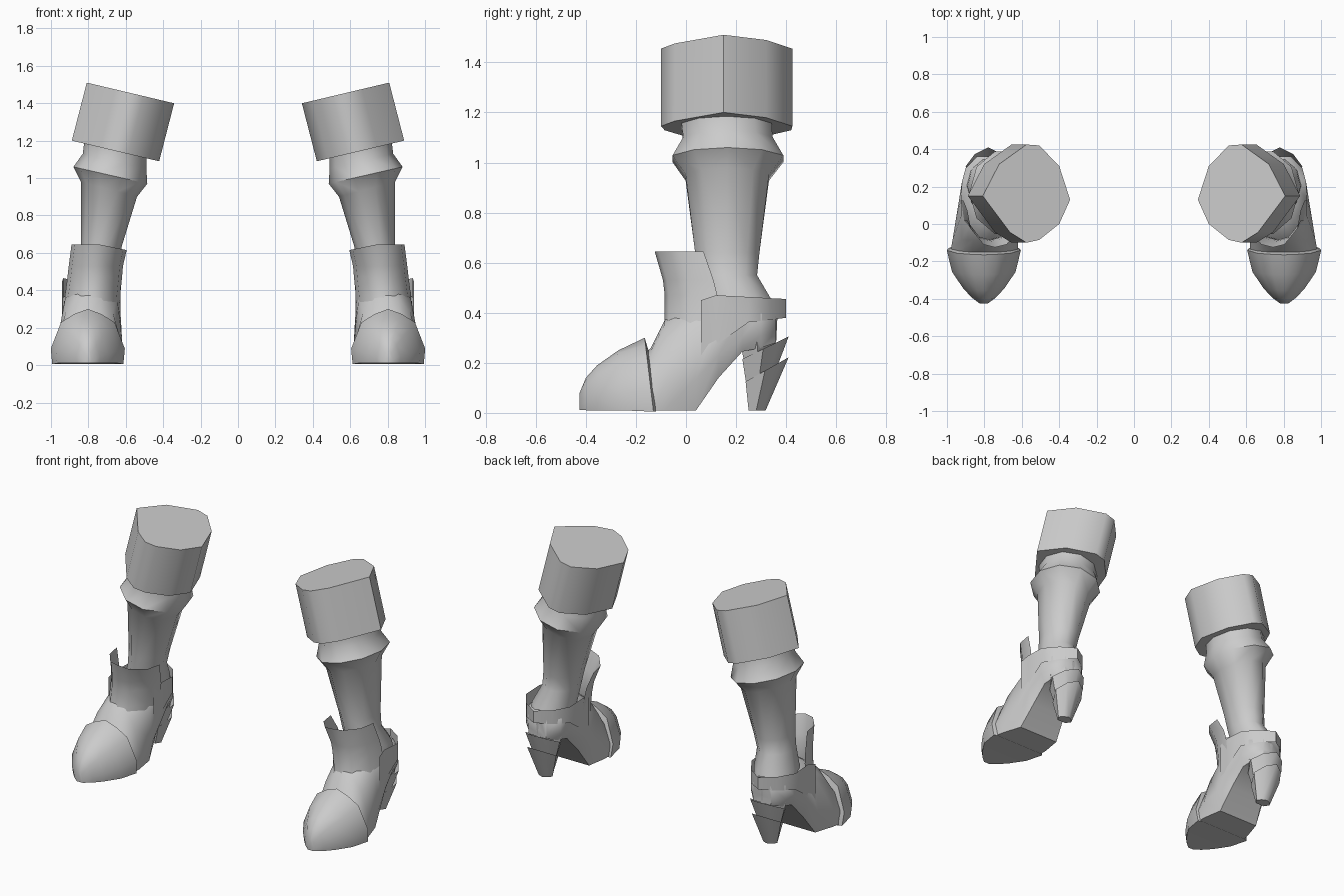
import bpy, bmesh, math
from mathutils import Vector

if "Cube" in bpy.data.objects:
    bpy.data.objects.remove(bpy.data.objects["Cube"])

grey = bpy.data.materials.new("plain_grey")
grey.diffuse_color = (0.6, 0.6, 0.6, 1)
grey.use_nodes = True
grey.node_tree.nodes["Principled BSDF"].inputs["Base Color"].default_value = grey.diffuse_color


def loft(name, rings, closed=True, caps=(True, True), angle=50):
    """Skin a list of equal-length point rings and mirror it to the other leg."""
    bm = bmesh.new()
    rows = [[bm.verts.new(p) for p in r] for r in rings]
    n = len(rows[0])
    for a, b in zip(rows, rows[1:]):
        for i in range(n if closed else n - 1):
            j = (i + 1) % n
            bm.faces.new((a[i], a[j], b[j], b[i]))
    if caps[0]:
        bm.faces.new(rows[0][::-1])
    if caps[1]:
        bm.faces.new(rows[-1])
    bmesh.ops.recalc_face_normals(bm, faces=bm.faces)
    mesh = bpy.data.meshes.new(name)
    bm.to_mesh(mesh)
    bm.free()
    mesh.materials.append(grey)
    ob = bpy.data.objects.new(name, mesh)
    bpy.context.collection.objects.link(ob)
    bpy.ops.object.select_all(action='DESELECT')
    ob.select_set(True)
    bpy.context.view_layer.objects.active = ob
    bpy.ops.object.shade_smooth_by_angle(angle=math.radians(angle))
    ob.modifiers.new("other_leg", 'MIRROR').use_axis[0] = True
    return ob


def oval(x0, z0, x1, z1, y0, y1, n=10, lift=0.0):
    """Oval ring between an inner and an outer side point, so it can tilt."""
    pts = []
    for i in range(n):
        a = 2 * math.pi * i / n
        t, s = (1 + math.cos(a)) / 2, (1 + math.sin(a)) / 2
        pts.append((x0 + (x1 - x0) * t, y0 + (y1 - y0) * s,
                    z0 + (z1 - z0) * t + lift * (s - 0.5)))
    return pts


# Wide tilted cuff at the top
outline = [(.24, .15), (.15, .32), (0, .425), (-.07, .42), (-.18, .31),
           (-.24, .13), (-.18, 0), (-.07, -.085), (0, -.10), (.09, -.045)]
side = Vector((.973, 0, .23))
cuff = []
for cx, cz, s in ((.655, 1.145, .88), (.655, 1.145, 1), (.575, 1.455, 1)):
    cuff.append([Vector((cx, .16 + (y - .16) * s, cz)) + side * u * s for u, y in outline])
loft("cuff", cuff)

# Leg with the flared knee band, down into the ankle
loft("leg", [
    oval(.49, 1.13, .82, 1.21, -.03, .35),
    oval(.49, 1.05, .83, 1.13, -.02, .355),
    oval(.485, .97, .88, 1.06, -.065, .40),
    oval(.54, .90, .84, .98, -.01, .34),
    oval(.62, .64, .84, .64, .03, .30),
    oval(.64, .55, .85, .55, .04, .29),
    oval(.65, .45, .89, .45, .05, .35),
    oval(.66, .35, .90, .35, .08, .36),
])


def section(y, z0, z1, cx, wb, wm, wt, lean=0.0, peak=0.0):
    """Cross-section of the foot; the upper points lean along y."""
    h = z1 - z0
    half = [(wb, 0), (wm, .28), (wt, .76), (wt * .5, .95 - peak)]
    pts = [(cx + w, y + lean * k, z0 + h * k) for w, k in half]
    pts.append((cx, y + lean, z1))
    pts += [(cx - w, y + lean * k, z0 + h * k) for w, k in reversed(half)]
    return pts


# Foot with an arched sole
loft("foot", [
    section(-.20, .015, .20, .80, .17, .175, .12),
    section(-.14, .01, .26, .80, .175, .18, .13),
    section(-.085, .01, .37, .795, .17, .175, .125),
    section(.04, .01, .46, .785, .14, .165, .14),
    section(.13, .14, .46, .78, .12, .155, .145),
    section(.225, .245, .45, .78, .11, .14, .14),
    section(.30, .26, .44, .78, .10, .12, .12),
    section(.36, .28, .44, .78, .06, .065, .06),
])

# Toe cap with a pointed rear edge
loft("toe_cap", [
    section(-.12, .005, .25, .803, .17, .17, .125, -.03, .04),
    section(-.13, .005, .30, .803, .19, .198, .143, -.035, .04),
    section(-.25, .01, .25, .803, .165, .17, .12, -.02),
    section(-.34, .01, .19, .803, .105, .11, .075, -.015),
    section(-.39, .01, .14, .803, .06, .065, .045, -.01),
    section(-.425, .012, .08, .803, .02, .022, .015),
], caps=(False, True))


# Upright collar in front of the ankle, open at the back
def collar_ring(z, x0, x1, front, back, drop=0.0):
    c, w, d = (x0 + x1) / 2, (x1 - x0) / 2, back - front
    plan = [(-1, 1), (-.88, .5), (-.42, .08), (0, 0), (.42, .08), (.88, .5), (1, 1)]
    return [(c + w * u, front + d * v, z - drop * max(0, -u)) for u, v in plan]


loft("ankle_collar", [
    collar_ring(.25, .64, .935, -.12, .10),
    collar_ring(.37, .63, .925, -.085, .125),
    collar_ring(.47, .62, .912, -.085, .125),
    collar_ring(.53, .615, .905, -.092, .11),
    collar_ring(.645, .595, .89, -.125, .07, .03),
], closed=False, caps=(False, False))

# Strap running round the back of the ankle
strap = [(.63, .06, .20, .45), (.628, .12, .27, .47), (.63, .25, .362, .463),
         (.69, .34, .372, .458), (.78, .40, .38, .455),
         (.87, .34, .372, .458), (.935, .25, .362, .463),
         (.932, .12, .27, .47), (.94, .06, .20, .45)]
loft("heel_strap", [[(x, y, lo) for x, y, lo, hi in strap],
                    [(x, y, hi) for x, y, lo, hi in strap]],
     closed=False, caps=(False, False))


# Heel: upper block and two stacked flared cups with tilted rims
def heel_ring(y0, y1, z0, z1, w):
    plan = [(-.6, 0), (-1, .45), (-.6, .8), (0, 1), (.6, .8), (1, .45), (.6, 0)]
    return [(.78 + w * u, y0 + (y1 - y0) * v, z0 + (z1 - z0) * v) for u, v in plan]


loft("heel_block", [heel_ring(.25, .325, .12, .17, .07),
                    heel_ring(.225, .36, .24, .28, .11),
                    heel_ring(.20, .365, .36, .38, .125)])
loft("heel_cup_upper", [heel_ring(.24, .355, .12, .16, .08),
                        heel_ring(.225, .41, .215, .305, .12)], caps=(True, False))
loft("heel_cup_lower", [heel_ring(.25, .318, .01, .01, .05),
                        heel_ring(.238, .41, .125, .222, .10)], caps=(True, False))
